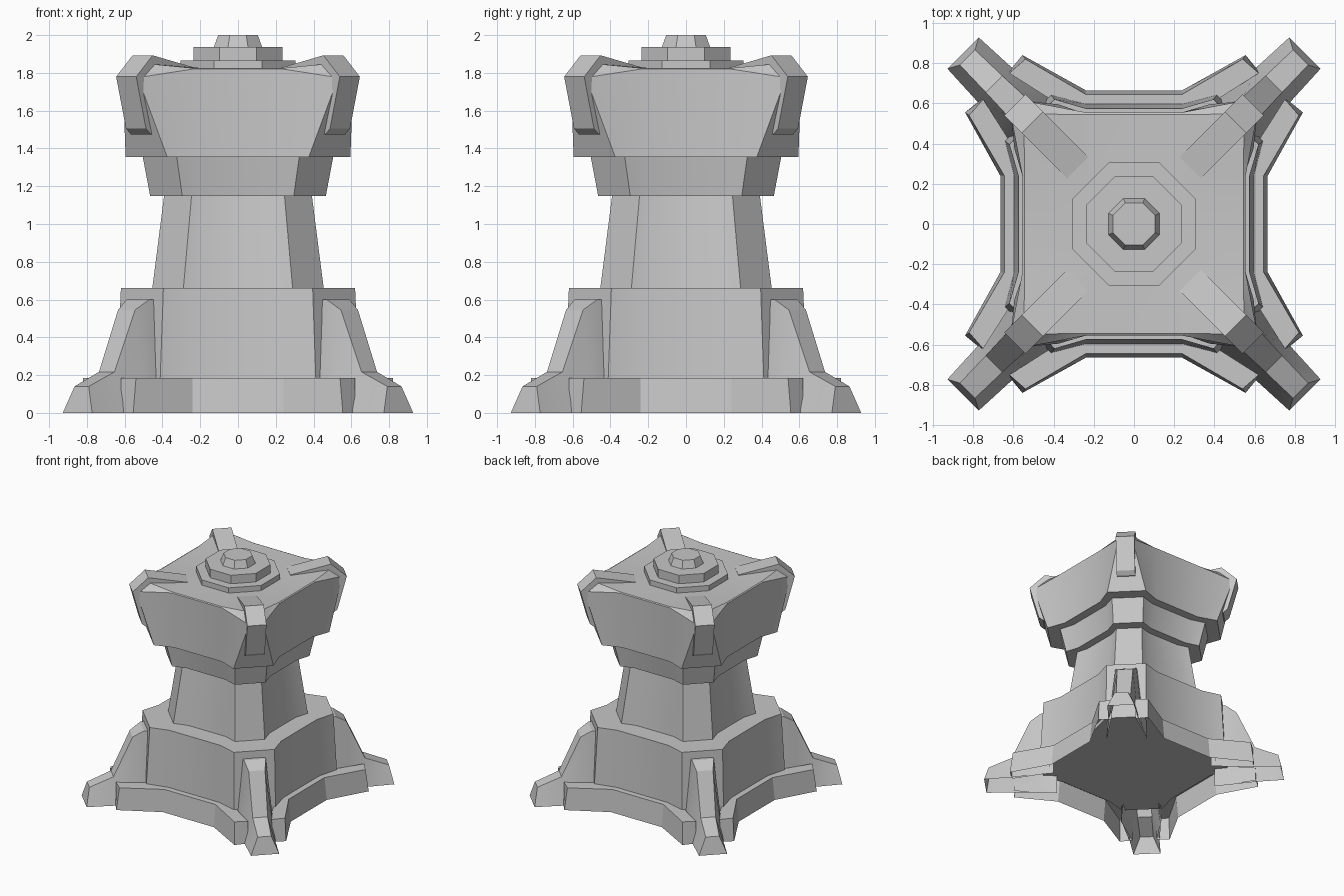
import bpy, bmesh
from math import pi, cos, sin, radians
from mathutils import Matrix

if "Cube" in bpy.data.objects:
    bpy.data.objects.remove(bpy.data.objects["Cube"])

stone = bpy.data.materials.new("grey_stone")
stone.use_nodes = True
GREY = (0.57, 0.57, 0.57, 1)
stone.diffuse_color = GREY
stone.node_tree.nodes["Principled BSDF"].inputs["Base Color"].default_value = GREY


def finish(bm, name):
    bmesh.ops.recalc_face_normals(bm, faces=bm.faces)
    mesh = bpy.data.meshes.new(name)
    bm.to_mesh(mesh)
    bm.free()
    mesh.materials.append(stone)
    ob = bpy.data.objects.new(name, mesh)
    bpy.context.collection.objects.link(ob)
    bpy.ops.object.select_all(action="DESELECT")
    ob.select_set(True)
    bpy.context.view_layer.objects.active = ob
    bpy.ops.object.shade_smooth_by_angle(angle=radians(25))
    return ob


def loft(bm, rings, first=True, last=True, closed=True):
    """Skin rings of points in order, with optional end caps."""
    loops = [[bm.verts.new(p) for p in ring] for ring in rings]
    n = len(loops[0])
    for a, b in zip(loops, loops[1:]):
        for i in range(n if closed else n - 1):
            j = (i + 1) % n
            bm.faces.new((a[i], a[j], b[j], b[i]))
    if first:
        bm.faces.new(loops[0][::-1])
    if last:
        bm.faces.new(loops[-1])


def bowed_square(flat, mid, inner, outer, z, z_corner=None):
    """Square with inward-bowed sides and cut corners."""
    zc = z if z_corner is None else z_corner
    side = [(-inner, -outer, zc), (-flat, -mid, z), (flat, -mid, z), (inner, -outer, zc)]
    pts = []
    for k in range(4):
        c, s = round(cos(k * pi / 2)), round(sin(k * pi / 2))
        pts += [(x * c - y * s, x * s + y * c, h) for x, y, h in side]
    return pts


def octagon(apothem, z):
    r = apothem / cos(pi / 8)
    return [(r * cos(pi / 8 + k * pi / 4), r * sin(pi / 8 + k * pi / 4), z) for k in range(8)]


def stack(name, *rings):
    bm = bmesh.new()
    loft(bm, rings)
    finish(bm, name)


def four_times(bm, angle=0):
    """Repeat the geometry around the vertical axis."""
    geom = bm.verts[:] + bm.edges[:] + bm.faces[:]
    bmesh.ops.rotate(bm, verts=bm.verts[:], matrix=Matrix.Rotation(angle, 3, "Z"))
    for k in range(1, 4):
        new = bmesh.ops.duplicate(bm, geom=geom)["geom"]
        bmesh.ops.rotate(bm, verts=[v for v in new if isinstance(v, bmesh.types.BMVert)],
                         matrix=Matrix.Rotation(k * pi / 2, 3, "Z"))


# Main body, lowest part first
stack("base_wall", bowed_square(.24, .597, .413, .642, .15), bowed_square(.24, .575, .395, .62, .66))
stack("shaft", bowed_square(.175, .42, .29, .455, .65), bowed_square(.15, .362, .245, .39, 1.16))
stack("collar", bowed_square(.18, .43, .295, .465, 1.148), bowed_square(.195, .467, .325, .505, 1.36))

# Head flares upward; its rim is bevelled at the corners and the roof is dished
stack("head",
      bowed_square(.22, .54, .375, .595, 1.355),
      bowed_square(.24, .555, .53, .61, 1.82, 1.775),
      bowed_square(.235, .545, .44, .546, 1.825, 1.845),
      bowed_square(.12, .26, .22, .26, 1.82))

# Stepped cap
stack("cap_lower_step", octagon(.305, 1.8), octagon(.305, 1.865))
stack("cap_upper_step", octagon(.235, 1.86), octagon(.235, 1.937))
stack("cap_knob", octagon(.13, 1.93), octagon(.105, 2))

# Plinth shells along each side, open below and towards the wall
bm = bmesh.new()
half_low = [(.24, -.665), (.555, -.84), (.62, -.76), (.36, -.59)]
half_top = [(.24, -.645), (.54, -.82), (.62, -.75), (.36, -.585)]
loft(bm, [[(x, y, z) for x, y in half[::-1]] + [(-x, y, z) for x, y in half]
          for half, z in ((half_low, 0), (half_top, .185))], first=False, closed=False)
four_times(bm)
finish(bm, "plinth")

# Corner buttresses: narrow sloping ridge over a spreading foot, open below
ROOT2 = 2 ** .5
bm = bmesh.new()
# ridge position, foot position, height, ridge half width, foot half width
ridge = [(.828, .85, .14, .053, .11), (.695, .70, .217, .058, .12),
         (.59, .59, .545, .064, .14), (.53, .53, .6, .085, .15), (.45, .45, .6, .1, .16)]
loft(bm, [[(f * ROOT2, fw, 0), (c * ROOT2, w, z), (c * ROOT2, -w, z), (f * ROOT2, -fw, 0)]
          for c, f, z, w, fw in ridge], last=False, closed=False)
four_times(bm, pi / 4)
finish(bm, "corner_buttresses")

# Corner claws hooking over the head
bm = bmesh.new()
hook = [(.28, 1.827), (.505, 1.893), (.592, 1.78), (.54, 1.505), (.515, 1.475),
        (.44, 1.475), (.44, 1.78), (.28, 1.78)]
loft(bm, [[(c * ROOT2, y, z) for c, z in hook] for y in (-.075, .075)])
four_times(bm, pi / 4)
finish(bm, "corner_claws")
